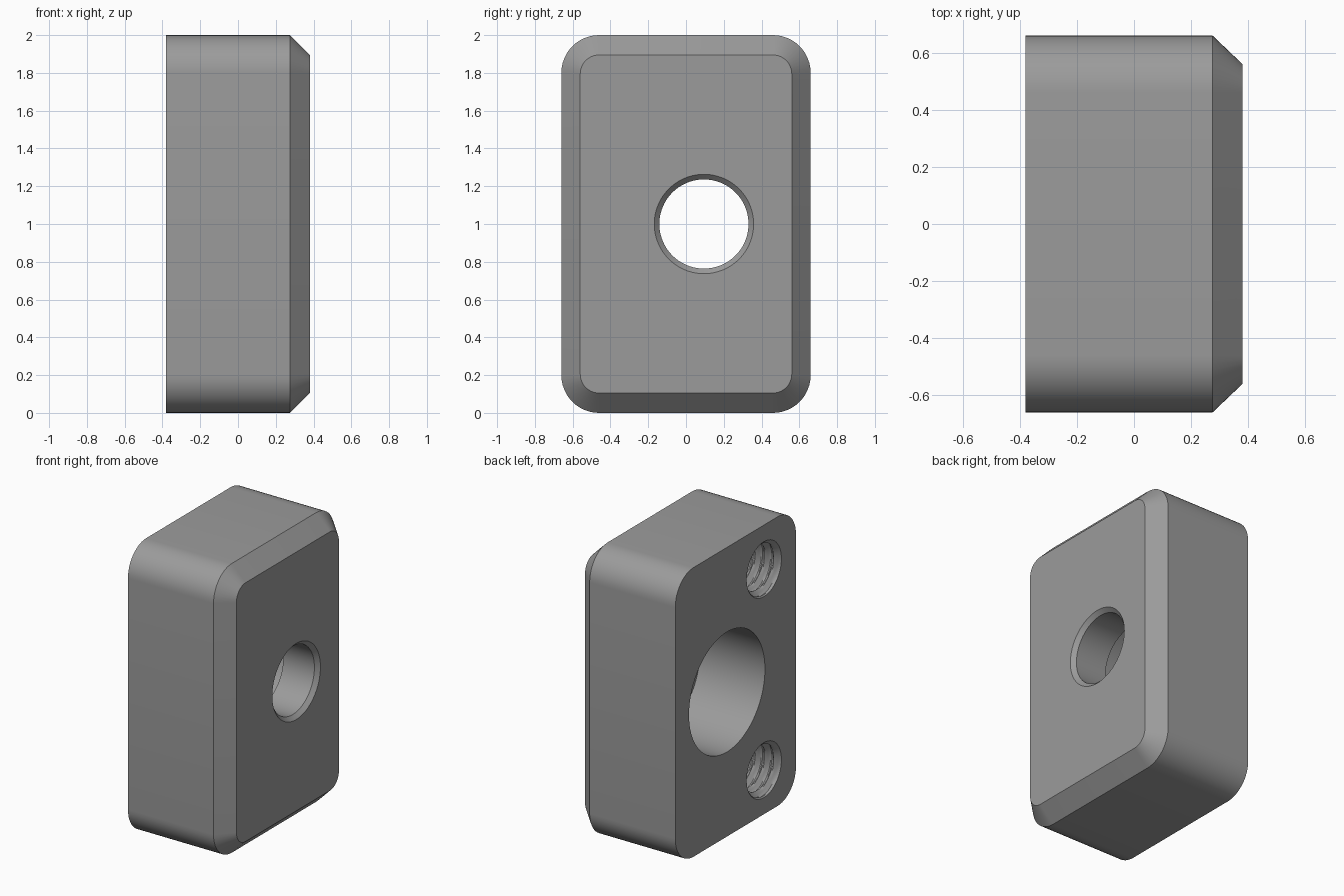
import bpy, bmesh
from math import sin, cos, pi, tau

if "Cube" in bpy.data.objects:
    bpy.data.objects.remove(bpy.data.objects["Cube"])

grey = bpy.data.materials.new("plain grey")
grey.diffuse_color = (0.33, 0.33, 0.33, 1)
grey.use_nodes = True
grey.node_tree.nodes["Principled BSDF"].inputs["Base Color"].default_value = grey.diffuse_color


def loft(name, rings):
    """Join matching point rings into a closed solid with end caps."""
    bm = bmesh.new()
    rows = [[bm.verts.new(p) for p in ring] for ring in rings]
    n = len(rows[0])
    for a, b in zip(rows, rows[1:]):
        for i in range(n):
            j = (i + 1) % n
            bm.faces.new((a[i], a[j], b[j], b[i]))
    bm.faces.new(rows[0][::-1])
    bm.faces.new(rows[-1])
    bmesh.ops.recalc_face_normals(bm, faces=bm.faces)
    mesh = bpy.data.meshes.new(name)
    bm.to_mesh(mesh)
    bm.free()
    mesh.materials.append(grey)
    ob = bpy.data.objects.new(name, mesh)
    bpy.context.collection.objects.link(ob)
    return ob


def rounded_rect(x, hy, hz, r, steps=12):
    pts = []
    for k, (sy, sz) in enumerate([(1, 1), (-1, 1), (-1, -1), (1, -1)]):
        for i in range(steps + 1):
            a = (k + i / steps) * pi / 2
            pts.append((x, sy * (hy - r) + r * cos(a), 1 + sz * (hz - r) + r * sin(a)))
    return pts


def circle(x, r, y, z, n=96):
    """Ring around the x axis; r may be a function of the angle."""
    pts = []
    for i in range(n):
        a = tau * i / n
        rad = r(a) if callable(r) else r
        pts.append((x, y + rad * cos(a), z + rad * sin(a)))
    return pts


# Block with rounded corners and a chamfered front edge
BACK, FRONT = -0.38, 0.38
block = loft("block", [rounded_rect(BACK, 0.66, 1.0, 0.2),
                       rounded_rect(FRONT - 0.105, 0.66, 1.0, 0.2),
                       rounded_rect(FRONT, 0.56, 0.895, 0.1)])

# Stepped centre bore: wide from the back, narrow with chamfer at the front
bore = loft("bore_cutter", [circle(x, r, 0.095, 1.0) for x, r in [
    (BACK - 0.05, 0.415), (0.115, 0.415), (0.115, 0.236),
    (FRONT - 0.027, 0.236), (FRONT, 0.263), (FRONT + 0.05, 0.313)]])

# Threaded blind holes in the back
PITCH, DEPTH, MINOR, MAJOR, MOUTH = 0.07, 0.5, 0.152, 0.186, 0.19


def thread_radius(d):
    def radius(a):
        t = (d / PITCH - a / tau) % 1
        groove = MINOR + (MAJOR - MINOR) * min(1, 2.4 * min(t, 1 - t))
        return max(groove, MOUTH - max(d, 0))
    return radius


def threaded_cutter(name, y, z):
    rows = int(DEPTH / PITCH * 8)
    rings = [circle(BACK - 0.05, MOUTH, y, z, 48), circle(BACK, MOUTH, y, z, 48)]
    rings += [circle(BACK + DEPTH * i / rows, thread_radius(DEPTH * i / rows), y, z, 48)
              for i in range(1, rows + 1)]
    return loft(name, rings)


cutters = [bore, threaded_cutter("upper_thread_cutter", -0.31, 1.695),
           threaded_cutter("lower_thread_cutter", -0.31, 0.305)]

# Cut the holes, then remove the helpers
bpy.context.view_layer.objects.active = block
block.select_set(True)
for c in cutters:
    c.hide_render = True
    mod = block.modifiers.new("cut", 'BOOLEAN')
    mod.operation, mod.solver, mod.object = 'DIFFERENCE', 'EXACT', c
    bpy.ops.object.modifier_apply(modifier=mod.name)
for c in cutters:
    bpy.data.objects.remove(c)

bpy.ops.object.select_all(action='DESELECT')
block.select_set(True)
bpy.ops.object.shade_smooth_by_angle(angle=0.5)
